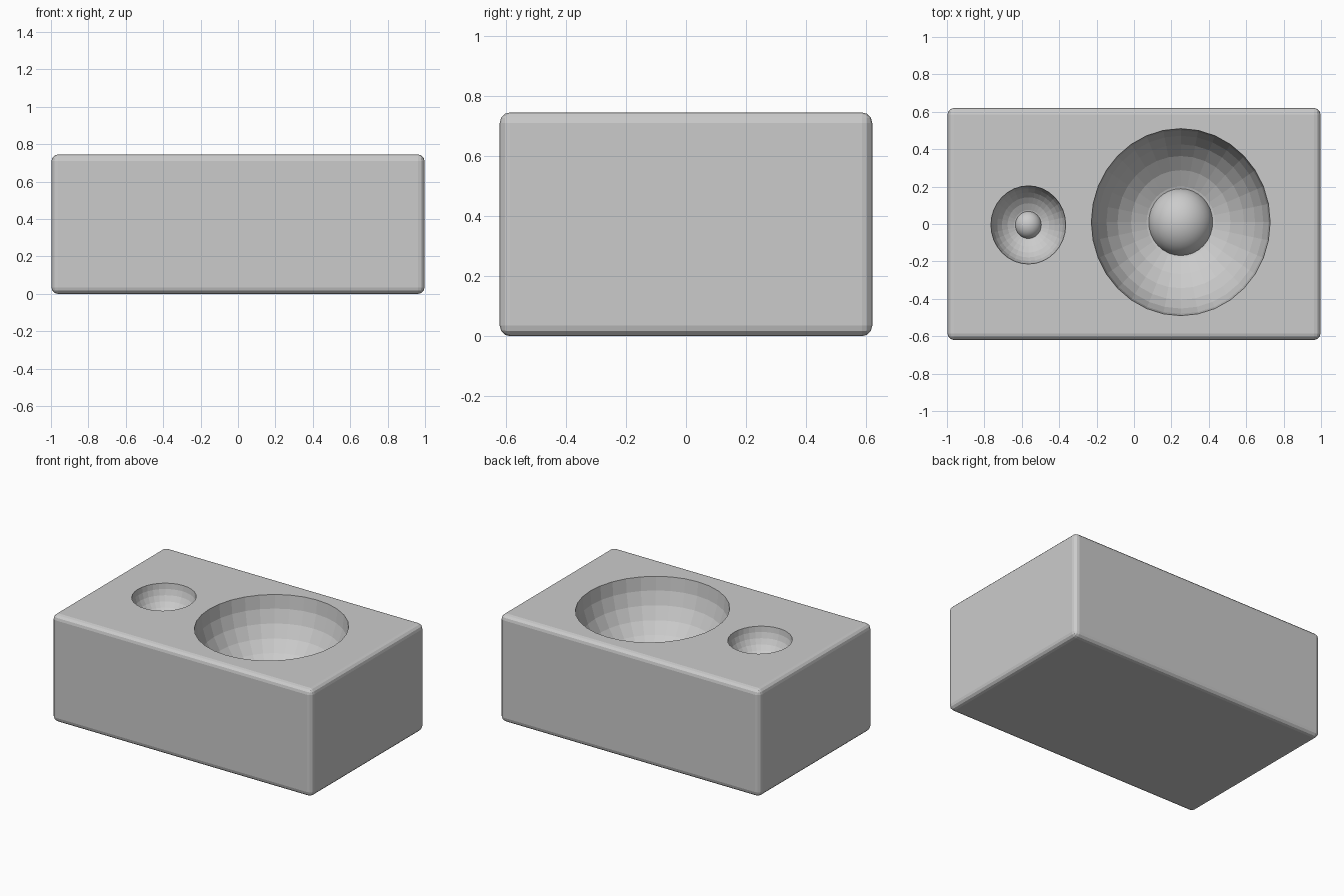
import bpy

if "Cube" in bpy.data.objects:
    bpy.data.objects.remove(bpy.data.objects["Cube"])

grey = bpy.data.materials.new("light_grey")
grey.diffuse_color = (0.6, 0.6, 0.6, 1)
grey.use_nodes = True
grey.node_tree.nodes["Principled BSDF"].inputs["Base Color"].default_value = grey.diffuse_color

TOP = 0.745


def finish(obj, name):
    obj.name = name
    obj.data.materials.append(grey)
    return obj


def ellipsoid(name, loc, scale, segs, rings):
    bpy.ops.mesh.primitive_uv_sphere_add(segments=segs, ring_count=rings, radius=1, location=loc)
    obj = bpy.context.object
    obj.scale = scale
    bpy.ops.object.transform_apply(location=False, rotation=False, scale=True)
    return finish(obj, name)


# Cabinet lying on its back, with softened edges
bpy.ops.mesh.primitive_cube_add(size=1, location=(0, 0, TOP / 2))
cabinet = finish(bpy.context.object, "cabinet")
cabinet.scale = (1.995, 1.24, TOP)
bpy.ops.object.transform_apply(location=False, rotation=False, scale=True)
bevel = cabinet.modifiers.new("soft_edges", "BEVEL")
bevel.width = 0.035
bevel.segments = 3

# Each driver: a bowl cut into the cabinet and a dome at its bottom
# name, x, y, bowl radii (x, y, z), dome radii (x, y, z)
drivers = [
    ("woofer", 0.25, 0.01, (0.478, 0.5, 0.48), (0.175, 0.183, 0.16)),
    ("tweeter", -0.565, -0.005, (0.2, 0.209, 0.2), (0.071, 0.074, 0.065)),
]
for name, x, y, bowl, dome in drivers:
    cutter = ellipsoid(name + "_cutter", (x, y, TOP), bowl, 32, 16)
    cutter.hide_render = True
    cutter.hide_set(True)
    cut = cabinet.modifiers.new(name + "_bowl", "BOOLEAN")
    cut.object = cutter
    cut.operation = "DIFFERENCE"
    cut.solver = "EXACT"
    cap = ellipsoid(name + "_dome", (x, y, TOP - bowl[2]), dome, 32, 16)
    bpy.ops.object.shade_smooth()
